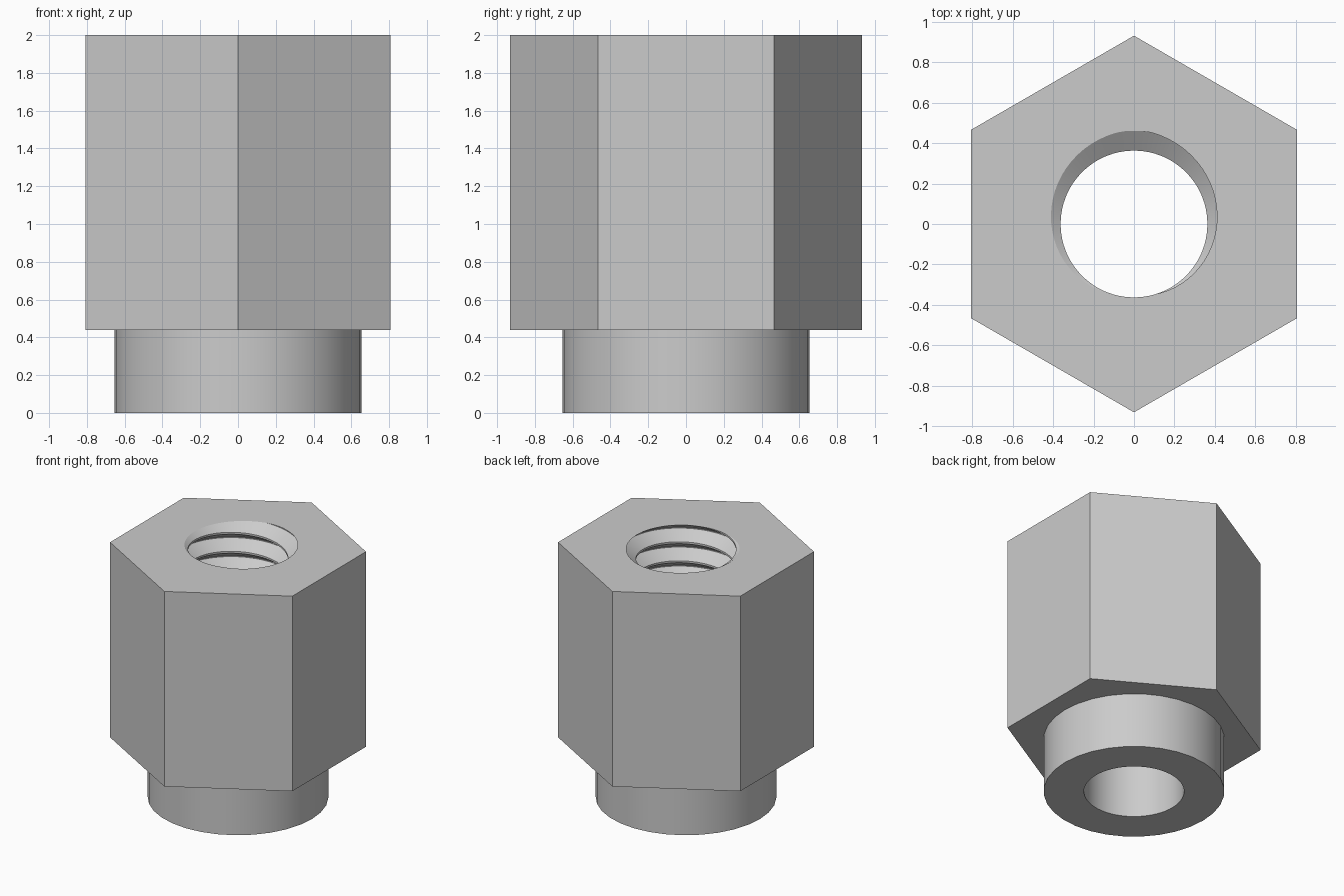
import bpy, bmesh, math

if "Cube" in bpy.data.objects:
    bpy.data.objects.remove(bpy.data.objects["Cube"])

HEX_R, COLLAR_R, BORE_R, ROOT_R = 0.931, 0.655, 0.363, 0.461
STEP_Z, TOP_Z = 0.44, 2.0
PITCH, SEG = 0.152, 64
# Thread profile over one pitch: (offset, depth)
PROFILE = [(-0.025, 1), (0.025, 1), (0.45, 0), (0.55, 0)]

bm = bmesh.new()


def prism_wall(sides, radius, z0, z1, start=0.0):
    rings = []
    for z in (z0, z1):
        rings.append([bm.verts.new((radius * math.cos(start + math.tau * i / sides),
                                    radius * math.sin(start + math.tau * i / sides), z))
                      for i in range(sides)])
    for i in range(sides):
        j = (i + 1) % sides
        bm.faces.new((rings[0][i], rings[0][j], rings[1][j], rings[1][i]))


def open_edges(z):
    return [e for e in bm.edges if e.is_boundary
            and all(abs(v.co.z - z) < 1e-3 for v in e.verts)]


def fill_level(z, direction):
    bmesh.ops.triangle_fill(bm, use_beauty=True, use_dissolve=False,
                            edges=open_edges(z), normal=(0, 0, direction))


# Internal screw thread: a helical strip whose seam joins one pitch higher
rows = [(t + f, d) for t in range(-13, 3) for f, d in PROFILE]
grid = []
for i in range(SEG):
    a = math.tau * i / SEG
    col = []
    for f, d in rows:
        z = TOP_Z + PITCH * (f + a / math.tau - 0.25)
        runout = min(1.0, max(0.0, (z - STEP_Z) / 0.08))
        r = BORE_R + (ROOT_R - BORE_R) * d * runout
        col.append(bm.verts.new((r * math.cos(a), r * math.sin(a), z)))
    grid.append(col)
for i in range(SEG):
    for k in range(len(rows) - 5):
        nxt, s = (grid[i + 1], 0) if i + 1 < SEG else (grid[0], 4)
        bm.faces.new((grid[i][k], nxt[k + s], nxt[k + s + 1], grid[i][k + 1]))

# Trim the thread flush with the top and with the collar
for z, n in ((TOP_Z, 1), (STEP_Z, -1)):
    bmesh.ops.bisect_plane(bm, geom=bm.verts[:] + bm.edges[:] + bm.faces[:], dist=1e-5,
                           plane_co=(0, 0, z), plane_no=(0, 0, n), clear_outer=True)
bmesh.ops.delete(bm, geom=[v for v in bm.verts if not v.link_faces], context='VERTS')
bmesh.ops.remove_doubles(bm, verts=bm.verts[:], dist=5e-4)
for v in bm.verts:
    if v.co.z < STEP_Z + 1e-3:
        s = BORE_R / math.hypot(v.co.x, v.co.y)
        v.co = (v.co.x * s, v.co.y * s, STEP_Z)

# Smooth bore through the collar
ext = bmesh.ops.extrude_edge_only(bm, edges=open_edges(STEP_Z))
for v in ext["geom"]:
    if isinstance(v, bmesh.types.BMVert):
        v.co.z = 0.0

# Hexagonal body and round collar, then the three flat faces
prism_wall(6, HEX_R, STEP_Z, TOP_Z, math.pi / 2)
prism_wall(32, COLLAR_R, 0.0, STEP_Z)
fill_level(TOP_Z, 1)
fill_level(STEP_Z, -1)
fill_level(0.0, -1)
bmesh.ops.recalc_face_normals(bm, faces=bm.faces[:])

mesh = bpy.data.meshes.new("threaded_hex_standoff")
bm.to_mesh(mesh)
bm.free()
obj = bpy.data.objects.new("threaded_hex_standoff", mesh)
bpy.context.collection.objects.link(obj)

mat = bpy.data.materials.new("light grey metal")
mat.diffuse_color = (0.6, 0.6, 0.6, 1)
mat.use_nodes = True
mat.node_tree.nodes["Principled BSDF"].inputs["Base Color"].default_value = mat.diffuse_color
mesh.materials.append(mat)

bpy.context.view_layer.objects.active = obj
obj.select_set(True)
bpy.ops.object.shade_smooth_by_angle(angle=math.radians(25))
